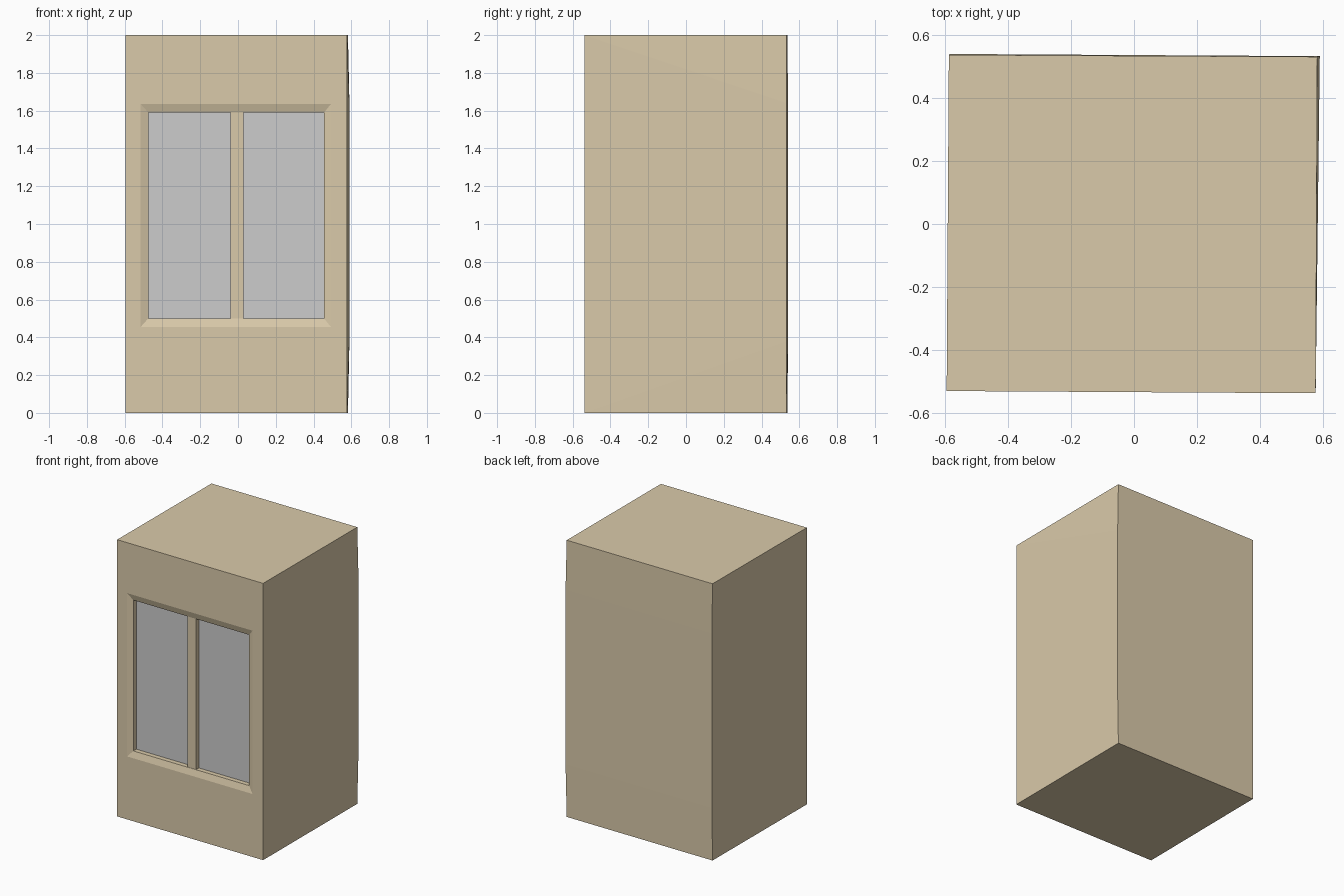
import bpy, bmesh

if "Cube" in bpy.data.objects:
    bpy.data.objects.remove(bpy.data.objects["Cube"])


def material(name, color):
    m = bpy.data.materials.new(name)
    m.diffuse_color = color
    m.use_nodes = True
    m.node_tree.nodes["Principled BSDF"].inputs["Base Color"].default_value = m.diffuse_color
    return m


def finish(name, bm, mat=None):
    bmesh.ops.recalc_face_normals(bm, faces=bm.faces)
    me = bpy.data.meshes.new(name)
    bm.to_mesh(me)
    bm.free()
    if mat:
        me.materials.append(mat)
    ob = bpy.data.objects.new(name, me)
    bpy.context.collection.objects.link(ob)
    return ob


def front_y(x):
    """The front wall is very slightly skewed."""
    return -0.534 - 0.006 * x


def rect(bm, x0, x1, z0, z1, depth):
    """Rectangle of vertices set back from the front wall by depth."""
    return [bm.verts.new((x, front_y(x) + depth, z))
            for x, z in ((x0, z0), (x1, z0), (x1, z1), (x0, z1))]


def bridge(bm, a, b):
    for i in range(4):
        j = (i + 1) % 4
        bm.faces.new((a[i], a[j], b[j], b[i]))


sand = material("sand_plaster", (0.70, 0.59, 0.40, 1))

# Wall block: front with chamfered window recess, slightly bowed back
bm = bmesh.new()
loops = [rect(bm, -0.595, 0.577, 0, 2, 0),
         rect(bm, -0.515, 0.492, 0.455, 1.635, 0),
         rect(bm, -0.475, 0.455, 0.50, 1.59, 0.014),
         rect(bm, -0.475, 0.455, 0.50, 1.59, 0.05)]
for a, b in zip(loops, loops[1:]):
    bridge(bm, a, b)
fl0, fr0, fr1, fl1 = loops[0]
levels = ((0, 0), (0.38, 1), (1.64, 1), (2, 0))
right = [bm.verts.new((0.582 + 0.008 * k, 0.531 + 0.002 * k, z)) for z, k in levels]
left = [bm.verts.new((-0.588 + 0.003 * k, 0.537 + 0.003 * k, z)) for z, k in levels]
for low, high, back in ((fr0, fr1, right), (fl0, fl1, left)):
    bm.faces.new((low, back[0], back[1]))
    bm.faces.new((low, back[1], back[2], high))
    bm.faces.new((high, back[2], back[3]))
for i in range(3):
    bm.faces.new((right[i], left[i], left[i + 1], right[i + 1]))
bm.faces.new((fl0, fr0, right[0], left[0]))
bm.faces.new((fl1, fr1, right[3], left[3]))
finish("wall_block", bm, sand)

# Central mullion, flush with the inner edge of the chamfer
bm = bmesh.new()
a = rect(bm, -0.04, 0.028, 0.50, 1.59, 0.016)
b = rect(bm, -0.04, 0.028, 0.50, 1.59, 0.055)
bridge(bm, a, b)
bm.faces.new(a)
bm.faces.new(b)
finish("window_mullion", bm, sand)

# Two grey window panes closing the recess
for side, x0, x1 in (("left", -0.475, -0.04), ("right", 0.028, 0.455)):
    bm = bmesh.new()
    a = rect(bm, x0, x1, 0.50, 1.59, 0.048)
    b = rect(bm, x0, x1, 0.50, 1.59, 0.058)
    bridge(bm, a, b)
    bm.faces.new(a)
    bm.faces.new(b)
    finish("window_pane_" + side, bm)
